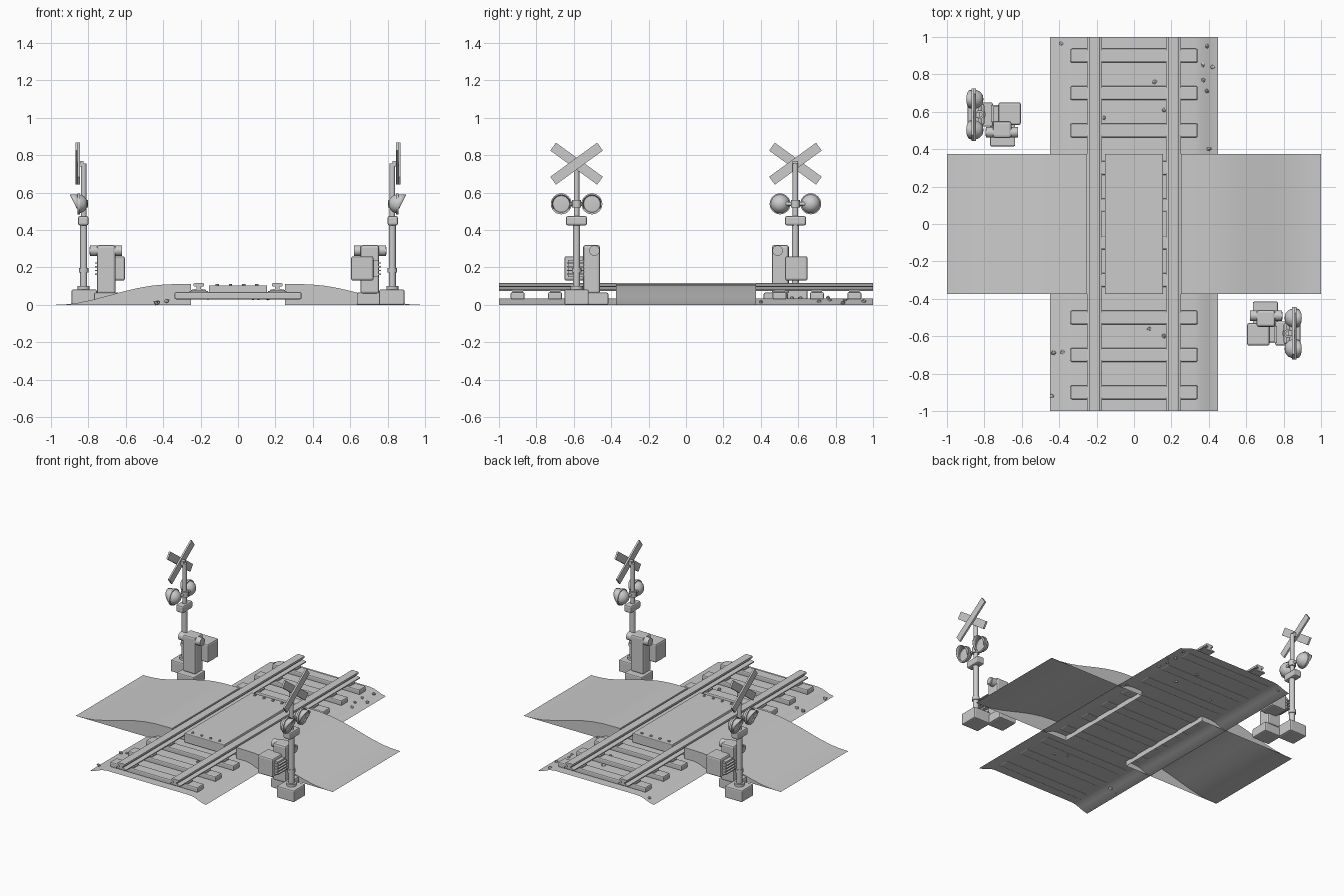
import bpy, bmesh, math, random
from mathutils import Matrix, Vector

cube = bpy.data.objects.get("Cube")
if cube:
    bpy.data.objects.remove(cube, do_unlink=True)

grey = bpy.data.materials.new("plain_grey")
grey.use_nodes = True
GREY = (0.6, 0.6, 0.6, 1)
grey.diffuse_color = GREY
grey.node_tree.nodes["Principled BSDF"].inputs["Base Color"].default_value = GREY


def finish(name, bm, loc=(0, 0, 0), smooth=False, bevel=0, recalc=True):
    if recalc:
        bmesh.ops.recalc_face_normals(bm, faces=bm.faces)
    mesh = bpy.data.meshes.new(name)
    bm.to_mesh(mesh)
    bm.free()
    mesh.materials.append(grey)
    ob = bpy.data.objects.new(name, mesh)
    bpy.context.collection.objects.link(ob)
    ob.location = loc
    if bevel:
        mod = ob.modifiers.new("bevel", "BEVEL")
        mod.width = bevel
        mod.segments = 2
        mod.limit_method = "ANGLE"
    if smooth:
        bpy.ops.object.select_all(action="DESELECT")
        ob.select_set(True)
        bpy.context.view_layer.objects.active = ob
        bpy.ops.object.shade_smooth_by_angle(angle=math.radians(35))
    return ob


def box(name, x, y, z, bevel=0):
    """Box from (min, max) pairs."""
    bm = bmesh.new()
    bmesh.ops.create_cube(bm, size=1)
    bmesh.ops.scale(bm, vec=(x[1] - x[0], y[1] - y[0], z[1] - z[0]), verts=bm.verts)
    centre = [(a + b) / 2 for a, b in (x, y, z)]
    return finish(name, bm, centre, bevel=bevel)


def rod(name, centre, radius, length, axis="z", sides=16):
    bm = bmesh.new()
    bmesh.ops.create_cone(bm, cap_ends=True, segments=sides, radius1=radius,
                          radius2=radius, depth=length)
    if axis != "z":
        turn = Matrix.Rotation(math.pi / 2, 3, "Y" if axis == "x" else "X")
        bmesh.ops.rotate(bm, matrix=turn, verts=bm.verts)
    return finish(name, bm, centre, smooth=True)


def strip(name, profile, half, closed=False, smooth=False):
    """Sweep an x-z profile along y."""
    bm = bmesh.new()
    rows = [[bm.verts.new((x, y, z)) for x, z in profile] for y in (-half, half)]
    n = len(profile)
    for i in range(n if closed else n - 1):
        j = (i + 1) % n
        bm.faces.new((rows[0][i], rows[0][j], rows[1][j], rows[1][i]))
    if closed:
        bm.faces.new(rows[0])
        bm.faces.new(rows[1])
    return finish(name, bm, smooth=smooth, recalc=closed)


# Ballast bed: thin sheet with rounded shoulders
shoulder = [(0.45, 0), (0.42, 0.006), (0.39, 0.017), (0.36, 0.029), (0.32, 0.035)]
bed = [(-x, z) for x, z in shoulder] + shoulder[::-1]
strip("ballast_bed", bed[::-1], 1, smooth=True)

# Sleepers, tie plates and rails
for k in range(10):
    y = -0.9 + 0.2 * k
    box("sleeper", (-0.34, 0.34), (y - 0.037, y + 0.037), (0.03, 0.068), 0.008)
    for s in (-1, 1):
        box("tie_plate", (s * 0.21 - 0.05, s * 0.21 + 0.05),
            (y - 0.028, y + 0.028), (0.066, 0.075))
half_rail = [(0.04, 0.073), (0.04, 0.08), (0.012, 0.086), (0.012, 0.097),
             (0.027, 0.1), (0.027, 0.113), (0.022, 0.116)]
rail = half_rail + [(-x, z) for x, z in half_rail[::-1]]
for s in (-1, 1):
    strip("rail", [(s * 0.21 + x, z) for x, z in rail], 1, closed=True)

# Road ramps: curved top with side and inner walls, open underneath
curve = [(1, 0), (0.93, 0.002), (0.86, 0.01), (0.78, 0.027), (0.7, 0.048),
         (0.62, 0.07), (0.54, 0.089), (0.46, 0.103), (0.38, 0.11), (0.25, 0.112)]
for s in (-1, 1):
    bm = bmesh.new()
    tops = [[bm.verts.new((s * x, y, z)) for x, z in curve] for y in (-0.375, 0.375)]
    feet = [[bm.verts.new((s * x, y, 0)) for x, z in curve[1:]] for y in (-0.375, 0.375)]
    for i in range(len(curve) - 1):
        bm.faces.new((tops[0][i], tops[0][i + 1], tops[1][i + 1], tops[1][i]))
        for t, f in zip(tops, feet):
            lower = [f[i]] if i == 0 else [f[i], f[i - 1]]
            bm.faces.new([t[i], t[i + 1]] + lower)
    bm.faces.new((tops[0][-1], tops[1][-1], feet[1][-1], feet[0][-1]))
    finish("road_ramp", bm, smooth=True)

# Centre crossing panel with bolts
box("centre_panel", (-0.155, 0.155), (-0.375, 0.375), (0.04, 0.105), 0.004)
for x in (-0.11, -0.04, 0.03, 0.1):
    for s in (-1, 1):
        rod("panel_bolt", (x, s * 0.345, 0.107), 0.009, 0.01, sides=8)


# Signal: built once at the front left, then turned half way round for the other
def lamp(y):
    profile = [(-0.045, 0), (-0.042, 0.022), (-0.025, 0.042), (-0.005, 0.05),
               (-0.005, 0.056), (0.008, 0.056), (0.008, 0.046), (0.002, 0.044), (0.006, 0)]
    bm = bmesh.new()
    verts = [bm.verts.new((x, r, 0)) for x, r in profile]
    edges = [bm.edges.new(pair) for pair in zip(verts, verts[1:])]
    bmesh.ops.spin(bm, geom=verts + edges, cent=(0, 0, 0), axis=(1, 0, 0),
                   angle=math.tau, steps=24)
    bmesh.ops.remove_doubles(bm, verts=bm.verts, dist=0.0001)
    body = finish("lamp_housing", bm, (0.85, y, 0.54), smooth=True)
    # Hood, longest at the top
    bm = bmesh.new()
    ring = []
    for i in range(19):
        a = math.radians(-30 + 240 * i / 18)
        p = Vector((0, 0.05 * math.cos(a), 0.05 * math.sin(a)))
        reach = 0.008 + 0.034 * (math.sin(a) + 0.5) / 1.5
        ring.append((bm.verts.new(p), bm.verts.new(p + Vector((reach, 0, 0)))))
    for (a, b), (c, d) in zip(ring, ring[1:]):
        bm.faces.new((a, b, d, c))
    hood = finish("lamp_hood", bm, (0.855, y, 0.54), smooth=True)
    hood.modifiers.new("thickness", "SOLIDIFY").thickness = 0.004
    return [body, hood]


PX, PY = 0.825, -0.585
signal = [
    box("post_base", (0.755, 0.89), (-0.65, -0.52), (0, 0.082), 0.008),
    box("machine_base", (0.635, 0.77), (-0.545, -0.415), (0, 0.065), 0.008),
    rod("post_flange", (PX, PY, 0.09), 0.032, 0.02),
    rod("lower_post", (PX, PY, 0.27), 0.019, 0.38),
    rod("upper_post", (PX, PY, 0.6), 0.015, 0.31),
    rod("post_collar", (PX, PY, 0.185), 0.025, 0.025),
    # Gate machine with its horizontal shaft
    box("gate_machine", (0.655, 0.755), (-0.55, -0.46), (0.06, 0.32), 0.012),
    rod("machine_shaft", (0.705, -0.49, 0.29), 0.028, 0.17, "x"),
    rod("shaft_cap", (0.787, -0.49, 0.29), 0.02, 0.012, "x"),
    # Relay cabinet
    box("relay_cabinet", (0.605, 0.725), (-0.65, -0.53), (0.13, 0.26), 0.01),
    box("cabinet_bracket", (0.7, 0.75), (-0.63, -0.53), (0.15, 0.24)),
    # Bell box and lamp arm
    box("bell_box", (0.8, 0.855), (-0.642, -0.53), (0.425, 0.475), 0.01),
    rod("lamp_arm", (PX, PY, 0.54), 0.01, 0.15, "y"),
    rod("lamp_clamp", (PX, PY, 0.54), 0.024, 0.04),
    box("sign_clamp", (0.825, 0.855), (-0.6, -0.57), (0.74, 0.77)),
]
for z in (0.16, 0.18, 0.2, 0.22):
    signal.append(box("cabinet_fin", (0.72, 0.765), (-0.635, -0.545), (z, z + 0.007)))
for s in (-1, 1):
    signal += lamp(PY + s * 0.082)
    # Crossed sign boards
    board = box("cross_board", (-0.006, 0.006), (-0.155, 0.155), (-0.026, 0.026))
    board.location = (0.857 + s * 0.006, PY, 0.755)
    board.rotation_euler.x = s * math.radians(36)
    signal.append(board)

bpy.context.view_layer.update()
for ob in signal:
    twin = ob.copy()
    bpy.context.collection.objects.link(twin)
    twin.matrix_basis = Matrix.Rotation(math.pi, 4, "Z") @ ob.matrix_basis

# Loose stones
random.seed(4)
stones = [(-0.39, 0.965), (0.39, 0.95), (0.37, 0.85), (0.42, 0.84), (0.37, 0.77),
          (0.39, 0.71), (0.11, 0.76), (0.16, 0.61), (-0.16, 0.57), (0.4, 0.4),
          (0.08, -0.56), (0.16, -0.6), (-0.43, -0.69), (-0.38, -0.685), (-0.44, -0.92)]
for x, y in stones:
    bm = bmesh.new()
    bmesh.ops.create_icosphere(bm, subdivisions=1, radius=0.013)
    for v in bm.verts:
        v.co *= random.uniform(0.7, 1.2)
    height = 0.036 if abs(x) < 0.33 else max(0.013, 0.036 - (abs(x) - 0.33) * 0.3)
    finish("stone", bm, (x, y, height))
